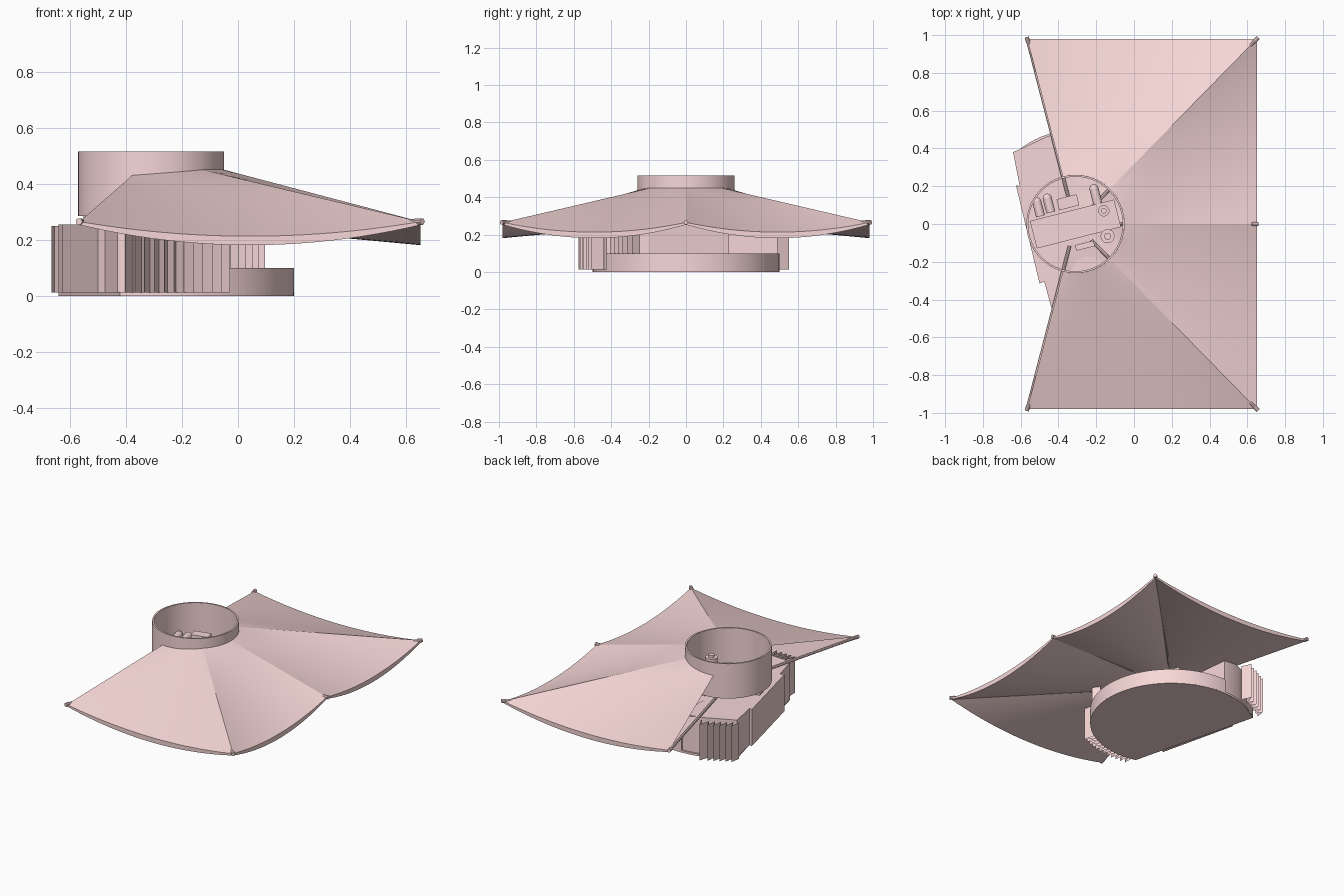
import bpy, bmesh, math
from mathutils import Vector, Matrix

if "Cube" in bpy.data.objects:
    bpy.data.objects.remove(bpy.data.objects["Cube"])

CX, R = -0.31, 0.26          # collar centre and radius
TILT = math.radians(14.3)    # rotation of the hut under the canopy
PINK = bpy.data.materials.new("pale_pink")
PINK.diffuse_color = (0.93, 0.68, 0.68, 1)
PINK.use_nodes = True
PINK.node_tree.nodes["Principled BSDF"].inputs["Base Color"].default_value = PINK.diffuse_color


def polar(r, deg, cx=CX):
    a = math.radians(deg)
    return (cx + r * math.cos(a), r * math.sin(a))


def make(name, bm, smooth=False):
    me = bpy.data.meshes.new(name)
    bm.to_mesh(me)
    bm.free()
    ob = bpy.data.objects.new(name, me)
    bpy.context.collection.objects.link(ob)
    me.materials.append(PINK)
    if smooth:
        bpy.context.view_layer.objects.active = ob
        bpy.ops.object.select_all(action='DESELECT')
        ob.select_set(True)
        bpy.ops.object.shade_smooth_by_angle(angle=math.radians(30))
    return ob


def prism(name, pts, z0, z1, smooth=False):
    bm = bmesh.new()
    lo = [bm.verts.new((x, y, z0)) for x, y in pts]
    hi = [bm.verts.new((x, y, z1)) for x, y in pts]
    bm.faces.new(lo)
    bm.faces.new(hi)
    for i in range(len(pts)):
        j = (i + 1) % len(pts)
        bm.faces.new((lo[i], lo[j], hi[j], hi[i]))
    bmesh.ops.recalc_face_normals(bm, faces=bm.faces[:])
    return make(name, bm, smooth)


def grid(name, rows, smooth=True):
    bm = bmesh.new()
    vs = [[bm.verts.new(p) for p in row] for row in rows]
    for a, b in zip(vs, vs[1:]):
        for i in range(len(a) - 1):
            bm.faces.new((a[i], b[i], b[i + 1], a[i + 1]))
    bmesh.ops.recalc_face_normals(bm, faces=bm.faces[:])
    return make(name, bm, smooth)


def rod(name, p, q, r, seg=12):
    p, q = Vector(p), Vector(q)
    bm = bmesh.new()
    m = Matrix.Translation((p + q) / 2) @ (q - p).to_track_quat('Z', 'Y').to_matrix().to_4x4()
    bmesh.ops.create_cone(bm, cap_ends=True, segments=seg, radius1=r, radius2=r,
                          depth=(q - p).length, matrix=m)
    return make(name, bm, True)


def box(name, cx, cy, sx, sy, z0, z1):
    c, s = math.cos(TILT), math.sin(TILT)
    pts = [(cx + c * u * sx / 2 - s * v * sy / 2, cy + s * u * sx / 2 + c * v * sy / 2)
           for u, v in ((-1, -1), (1, -1), (1, 1), (-1, 1))]
    return prism(name, pts, z0, z1)


# Collar: thin open tube
bm = bmesh.new()
N = 72
prof = [(R, 0.285), (R, 0.515), (R - 0.01, 0.515), (R - 0.01, 0.285)]
rings = [[bm.verts.new((*polar(r, 360 * i / N), z)) for r, z in prof] for i in range(N)]
for i in range(N):
    for j in range(4):
        a, b = rings[i], rings[(i + 1) % N]
        bm.faces.new((a[j], b[j], b[(j + 1) % 4], a[(j + 1) % 4]))
bmesh.ops.recalc_face_normals(bm, faces=bm.faces[:])
make("collar", bm, True)

# Canopy: sagging outer cloth, hem and a flatter lining fanning out from the hub
tips = [(105, -0.565, 0.98, 0.43), (45.6, 0.65, 0.98, 0.45), (0, 0.65, 0, 0.45),
        (-45.6, 0.65, -0.98, 0.45), (-105, -0.565, -0.98, 0.43)]
ZT = 0.265
for k, (a, b) in enumerate(zip(tips, tips[1:])):
    S, T = 24, 12
    rows, hem, lining = [], [], []
    for i in range(S + 1):
        s = i / S
        bow = 4 * s * (1 - s)
        ang = a[0] + (b[0] - a[0]) * s
        p = Vector((*polar(R, ang), a[3] + (b[3] - a[3]) * s))
        q = Vector((a[1] + (b[1] - a[1]) * s, a[2] + (b[2] - a[2]) * s, ZT - 0.052 * bow))
        low = q - Vector((0, 0, 0.012 + 0.02 * bow))
        hub = Vector((*polar(0.10, ang), 0.262))
        rows.append([p.lerp(q, j / T) - Vector((0, 0, 0)) for j in range(T + 1)])
        hem.append([q, low])
        lining.append([hub.lerp(low, j / T) for j in range(T + 1)])
    grid(f"canopy_panel_{k}", rows)
    grid(f"canopy_hem_{k}", hem)
    grid(f"canopy_lining_{k}", lining)

# Level poles from the hub to the canopy corners
for k, (ang, x, y, z) in enumerate(tips):
    start = Vector((*polar(0.12, ang), ZT))
    end = Vector((x, y, ZT))
    u = (end - start).normalized()
    rod(f"canopy_pole_{k}", start, end, 0.009, 8)
    rod(f"pole_cap_{k}", end - u * 0.02, end + u * 0.01, 0.012, 10)

# Floor: disc cut by a tilted chord at the back
BX = -0.30
floor = [polar(0.5, -104 + 236 * i / 60, BX) for i in range(61)]
floor[-1] = (-0.64, 0.38)
prism("floor", floor, 0.0, 0.014)

# Low curved counter
A0, A1 = -58, 92
outer = [polar(0.5, A0 + (A1 - A0) * i / 36, BX) for i in range(37)]
inner = [polar(0.42, A1 + (A0 - A1) * i / 36, BX) for i in range(37)]
prism("counter", outer + inner, 0.005, 0.10, True)

# Tall hut: stepped rear wall, curved side wings, straight serving front
front_wing = [polar(0.49, -104 + 44 * i / 12, BX) for i in range(13)]
back_wing = [polar(0.49, 92 + 17 * i / 5, BX) for i in range(6)]
hut = [(-0.64, 0.38), (-0.605, 0.2), (-0.625, 0.205), (-0.50, -0.315), (-0.475, -0.305),
       (-0.43, -0.47)] + front_wing + [(-0.06, -0.2), (-0.17, 0.23), (-0.31, 0.20)] \
      + back_wing
prism("hut_walls", hut, 0.012, 0.255)


# Folded shutters at the ends of the hut
def shutter(name, path, z0=0.012, z1=0.25):
    grid(name, [[(x, y, z) for x, y in path] for z in (z0, z1)], False)


teeth = 5
p0, p1 = Vector((-0.665, 0.395)), Vector((-0.505, 0.48))
nrm = Vector((-0.1, 0.995))
path = []
for i in range(2 * teeth + 1):
    path.append(p0.lerp(p1, i / (2 * teeth)) + nrm * (0.055 if i % 2 else 0.0))
path += [Vector((-0.485, 0.55)), Vector((-0.455, 0.49))]
shutter("back_shutter", path)
shutter("front_shutter", [polar(0.575 if i % 2 else 0.505, -102 + 42 * i / 24, BX) for i in range(25)])
shutter("counter_shutter", [polar(0.49 if i % 2 else 0.44, -58 + 24 * i / 12, BX)
                            for i in range(13)], 0.10)

# Machinery on the hut roof, seen through the collar
box("machine_beam", -0.31, 0.0, 0.46, 0.15, 0.25, 0.345)
box("machine_box", -0.35, 0.115, 0.11, 0.06, 0.25, 0.37)
box("machine_tray", -0.26, -0.115, 0.10, 0.03, 0.25, 0.33)
for k, (x, y, r) in enumerate([(-0.16, 0.07, 0.03), (-0.14, -0.065, 0.037)]):
    rod(f"canister_{k}", (x, y, 0.25), (x, y, 0.37), r, 20)
    rod(f"canister_lid_{k}", (x, y, 0.37), (x, y, 0.385), r * 0.5, 16)
for k, (x, y, l) in enumerate([(-0.505, 0.08, 0.08), (-0.45, 0.10, 0.08), (-0.20, 0.14, 0.1)]):
    d = Vector((-math.sin(TILT), math.cos(TILT), 0)) * l / 2
    c = Vector((x, y, 0.32))
    rod(f"tank_{k}", c - d, c + d, 0.024, 16)
    bm = bmesh.new()
    bmesh.ops.create_uvsphere(bm, u_segments=16, v_segments=10, radius=0.024,
                              matrix=Matrix.Translation(c + d * 0.95))
    make(f"tank_end_{k}", bm, True)
